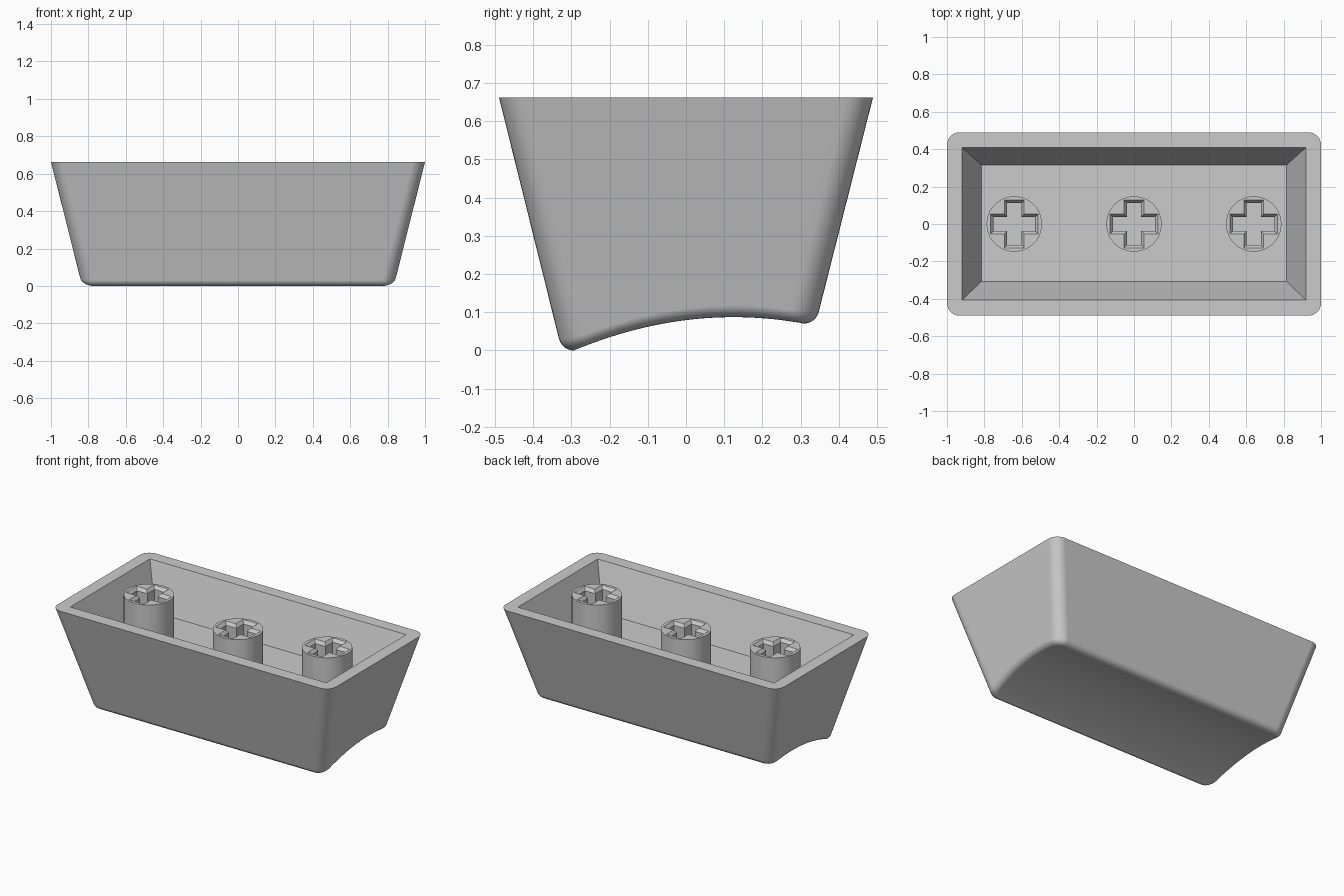
import bpy, bmesh
from math import cos, sin, pi, radians

cube = bpy.data.objects.get("Cube")
if cube:
    bpy.data.objects.remove(cube)

TOP, FLOOR = 0.663, 0.38      # open rim height and inner floor height
EDGE = 0.04                   # rounding of the dished face's border

grey = bpy.data.materials.new("plain_grey")
grey.use_nodes = True
COLOUR = (0.6, 0.6, 0.6, 1)
grey.diffuse_color = COLOUR
grey.node_tree.nodes["Principled BSDF"].inputs["Base Color"].default_value = COLOUR


def make_object(name, bm):
    bmesh.ops.recalc_face_normals(bm, faces=bm.faces)
    mesh = bpy.data.meshes.new(name)
    bm.to_mesh(mesh)
    bm.free()
    mesh.materials.append(grey)
    obj = bpy.data.objects.new(name, mesh)
    bpy.context.collection.objects.link(obj)
    return obj


def smooth(obj, angle):
    """Smooth shading with sharp edges kept and large flat faces left flat."""
    bpy.ops.object.select_all(action='DESELECT')
    obj.select_set(True)
    bpy.context.view_layer.objects.active = obj
    bpy.ops.object.shade_smooth_by_angle(angle=radians(angle))
    obj.modifiers.new("flat_walls", 'WEIGHTED_NORMAL').keep_sharp = True


def half_outline(hx, front, back, r, arc=8, side=24):
    """Right half of a rounded rectangle, from front to back."""
    angles = [pi / 2 * i / arc for i in range(arc + 1)]
    pts = [(hx - r + r * sin(a), front + r - r * cos(a)) for a in angles]
    span = back - front - 2 * r
    pts += [(hx, front + r + span * i / side) for i in range(1, side)]
    pts += [(hx - r + r * cos(a), back - r + r * sin(a)) for a in angles]
    return pts


def loft(bm, rings):
    """Skin a list of closed rings of points; returns their vertices."""
    loops = [[bm.verts.new(p) for p in ring] for ring in rings]
    for a, b in zip(loops, loops[1:]):
        for i in range(len(a)):
            j = (i + 1) % len(a)
            bm.faces.new((a[i], a[j], b[j], b[i]))
    return loops


def mirrored(half):
    return half + [(-x, y, z) for x, y, z in reversed(half)]


def strip_cap(bm, loop):
    """Close a mirrored ring with strips running across x."""
    last = len(loop) - 1
    for i in range(len(loop) // 2 - 1):
        bm.faces.new((loop[i], loop[i + 1], loop[last - i - 1], loop[last - i]))


def dish(y):
    return 0.087 - (y - 0.125) ** 2 / 2.01


# Shell: dished face, rounded border, tapered walls, flat rim, hollow inside
inner_y = [y for x, y in half_outline(0.8, -0.334 + EDGE, 0.349 - EDGE, 0.03)]
rings = []
for step in range(7):
    a = radians(90 - 76 * step / 6)
    inset = EDGE * (1 - cos(a))
    half = half_outline(0.842 - inset, -0.334 + inset, 0.349 - inset, 0.07 - inset)
    rings.append(mirrored([
        (x * (1 + 0.29 * dish(yi)), y, dish(yi) + EDGE * (1 - sin(a)))
        for (x, y), yi in zip(half, inner_y)]))
for hx, front, back, r, z in ((1, -0.49, 0.49, 0.068, TOP),
                              (0.92, -0.407, 0.41, 0, TOP),
                              (0.815, -0.307, 0.315, 0, FLOOR)):
    rings.append(mirrored([(x, y, z) for x, y in half_outline(hx, front, back, r)]))
bm = bmesh.new()
loops = loft(bm, rings)
strip_cap(bm, loops[0])
strip_cap(bm, loops[-1])
bmesh.ops.remove_doubles(bm, verts=bm.verts, dist=1e-5)
smooth(make_object("shell", bm), 30)


def cross_ring(x, arm, half_width, z):
    quarter = [(arm, -half_width), (arm, half_width), (half_width, half_width)]
    pts = []
    for _ in range(4):
        pts += quarter
        quarter = [(-v, u) for u, v in quarter]
    return [(x + u, v, z) for u, v in pts]


# Stems: round posts with a chamfered cross socket
def stem(name, x, top):
    bm = bmesh.new()
    circle = [(x + 0.148 * cos(2 * pi * i / 64), 0.148 * sin(2 * pi * i / 64)) for i in range(64)]
    ends = loft(bm, [[(u, v, z) for u, v in circle] for z in (FLOOR - 0.01, top)])
    for end in ends:
        bm.faces.new(end)
    post = make_object(name, bm)

    bm = bmesh.new()
    ends = loft(bm, [cross_ring(x, 0.127, 0.053, top + 0.05),
                     cross_ring(x, 0.127, 0.053, top),
                     cross_ring(x, 0.111, 0.038, top - 0.02),
                     cross_ring(x, 0.111, 0.038, top - 0.216)])
    bm.faces.new(ends[0])
    bm.faces.new(ends[-1])
    cutter = make_object(name + "_cutter", bm)

    cut = post.modifiers.new("socket", 'BOOLEAN')
    cut.operation = 'DIFFERENCE'
    cut.solver = 'EXACT'
    cut.object = cutter
    bpy.context.view_layer.objects.active = post
    bpy.ops.object.modifier_apply(modifier=cut.name)
    bpy.data.objects.remove(cutter)
    smooth(post, 30)


stem("middle_stem", 0, 0.61)
stem("left_stem", 0.64, TOP)
stem("right_stem", -0.64, TOP)
